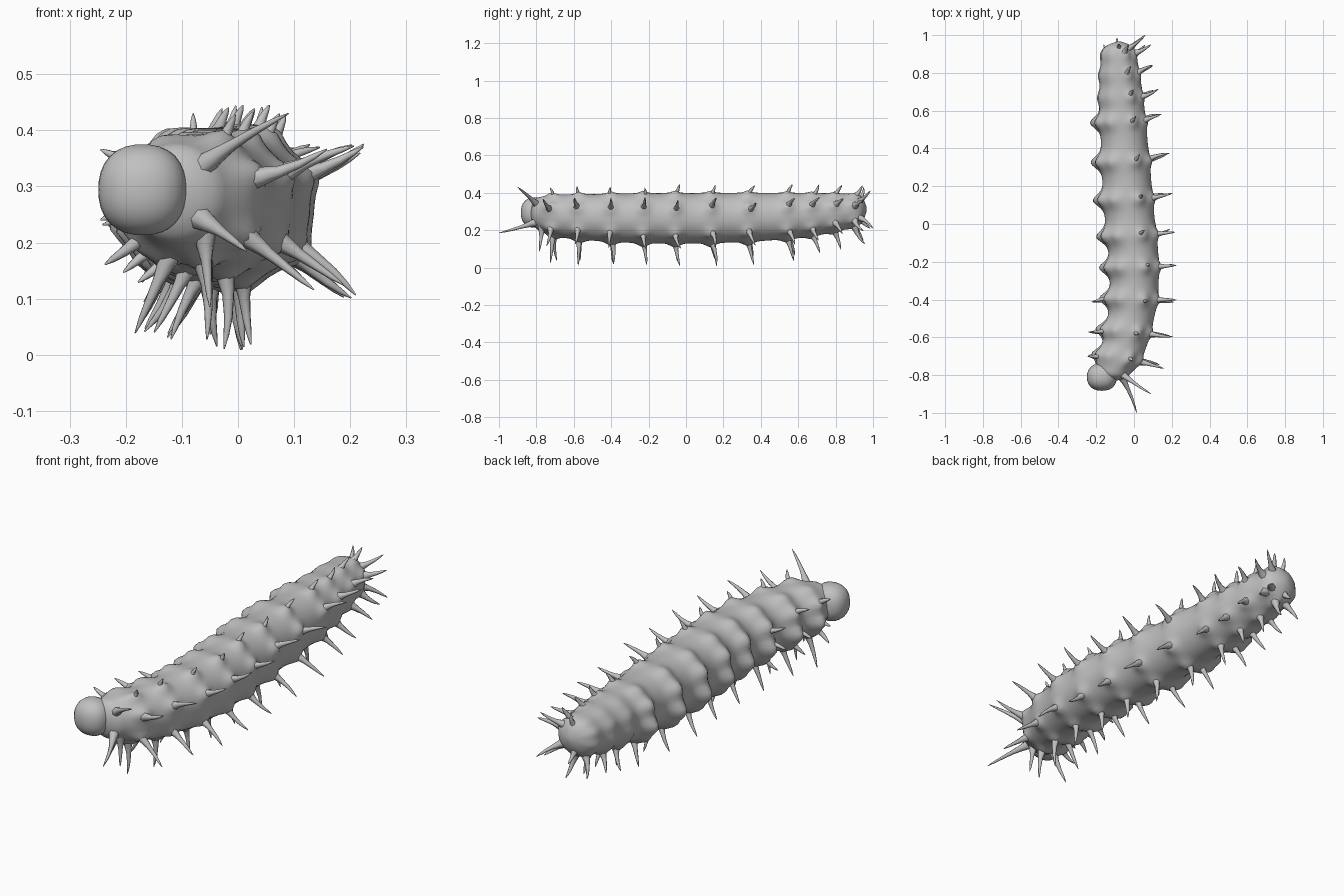
import bpy, bmesh, math, random
from mathutils import Vector

if "Cube" in bpy.data.objects:
    bpy.data.objects.remove(bpy.data.objects["Cube"])

random.seed(4)
grey = bpy.data.materials.new("plain grey")
grey.diffuse_color = (0.53, 0.53, 0.53, 1)
grey.use_nodes = True
grey.node_tree.nodes["Principled BSDF"].inputs["Base Color"].default_value = grey.diffuse_color

# Body centreline and thickness: y, x, z, radius
PATH = [(-.84, -.125, .292, .07), (-.78, -.108, .288, .088), (-.70, -.07, .28, .106),
        (-.58, -.033, .274, .115), (-.40, -.003, .269, .124), (-.20, .0, .267, .129),
        (.05, -.024, .267, .130), (.30, -.043, .271, .127), (.55, -.058, .279, .118),
        (.75, -.07, .291, .104), (.90, -.078, .305, .085), (.96, -.08, .312, .062)]
RINGS = [-.71, -.57, -.40, -.23, -.06, .13, .33, .54, .67, .79, .90]

# Rows of spines: angle in degrees, tip distance from the centreline
SPINES = [(22, .255), (-37, .268), (-86, .262), (-118, .265), (66, .19)]
# Blunt knobs along the left side: angle, height
KNOBS = [(124, .018), (158, .034), (193, .05), (220, .034)]


def sample(y):
    """Smooth interpolation of the body path: x, z, radius."""
    y = max(PATH[0][0], min(PATH[-1][0], y))
    i = 0
    while i < len(PATH) - 2 and y > PATH[i + 1][0]:
        i += 1

    def slope(k, c):
        a, b = PATH[max(k - 1, 0)], PATH[min(k + 1, len(PATH) - 1)]
        return (b[c] - a[c]) / (b[0] - a[0])
    a, b = PATH[i], PATH[i + 1]
    h = b[0] - a[0]
    t = (y - a[0]) / h
    return [(2*t**3 - 3*t*t + 1) * a[c] + (t**3 - 2*t*t + t) * h * slope(i, c)
            + (3*t*t - 2*t**3) * b[c] + (t**3 - t*t) * h * slope(i + 1, c)
            for c in (1, 2, 3)]


def frame(y):
    """Centre, sideways direction and radius at a body station."""
    x, z, r = sample(y)
    bend = (sample(y + .02)[0] - sample(y - .02)[0]) / .04 * .4
    return Vector((x, y, z)), Vector((1, -bend, 0)).normalized(), r


def direction(side, deg):
    a = math.radians(deg)
    return side * math.cos(a) + Vector((0, 0, 1)) * math.sin(a)


def back_scale(s):
    return 1 if s < .4 else 1 - .42 * (s - .4) / .5


def finish(name, bm, angle=50):
    bmesh.ops.recalc_face_normals(bm, faces=bm.faces)
    me = bpy.data.meshes.new(name)
    bm.to_mesh(me)
    bm.free()
    me.materials.append(grey)
    me.shade_smooth()
    me.set_sharp_from_angle(angle=math.radians(angle))
    ob = bpy.data.objects.new(name, me)
    bpy.context.collection.objects.link(ob)
    return ob


def loft(bm, loops):
    n = len(loops[0])
    for a, b in zip(loops, loops[1:]):
        for i in range(n):
            bm.faces.new((a[i], a[(i + 1) % n], b[(i + 1) % n], b[i]))
    bm.faces.new(loops[0])
    bm.faces.new(loops[-1])


def swelling(y, deg):
    """Segment bulges, spine roots and knobs added to the plain radius."""
    a = math.radians(deg)
    left, down = max(0, -math.cos(a)), max(0, -math.sin(a))
    add = .007 * down * min(1, max(0, (.9 - abs(y)) / .3))
    for s in RINGS:
        d = y - s
        if abs(d) > .16:
            continue
        k = back_scale(s)
        add += (.006 + .006 * left - .003 * down) * k * math.exp(-(d / .055) ** 2)
        kk = .25 if s > .6 else .8 if s < -.6 else 1
        rows = [(a, .02 * k, 12, .032) for a, _ in SPINES] + [(a, h * kk, 15, .04) for a, h in KNOBS]
        for a, h, w, l in rows:
            da = (deg - a + 180) % 360 - 180
            add += h * math.exp(-(d / l) ** 2 - (da / w) ** 2)
    return add


# Body: lofted rings with bulging segments and rounded ends
bm = bmesh.new()
loops = []
N, M = 48, 160
for j in range(M + 1):
    y = -.83 + 1.795 * j / M
    c, side, r = frame(y)
    end = max(0, (y - .925) / .04, (-.79 - y) / .04)
    cap = math.sqrt(max(.04, 1 - end ** 2))
    loops.append([bm.verts.new(c + direction(side, 360 * i / N)
                               * (r + swelling(y, 360 * i / N)) * cap) for i in range(N)])
loft(bm, loops)
finish("body", bm)

# Head: smooth rounded ball, turned to the left front
bm = bmesh.new()
bmesh.ops.create_uvsphere(bm, u_segments=24, v_segments=16, radius=1)
for v in bm.verts:
    p = v.co
    k = 1 / (abs(p.x)**2.3 + abs(p.y)**2.3 + abs(p.z)**2.3) ** (1 / 2.3)
    v.co = Vector((-.17 + .079 * p.x * k, -.81 + .073 * p.y * k, .294 + .081 * p.z * k))
finish("head", bm)


def spine(bm, root, tip, width=.026):
    """Thin thorn with a flared root and a slight bend."""
    axis = (tip - root).normalized()
    u = axis.orthogonal().normalized()
    v = axis.cross(u)
    sway = u * random.uniform(-.008, .008) + v * random.uniform(-.008, .008)
    loops = []
    for t, w in ((0, 1), (.2, .66), (.4, .42), (.65, .3), (.85, .2), (1, .05)):
        c = root.lerp(tip, t) + sway * math.sin(math.pi * t)
        loops.append([bm.verts.new(c + (u * math.cos(a) + v * math.sin(a)) * w * width)
                      for a in (math.tau * i / 7 for i in range(7))])
    loft(bm, loops)


# Spines: five rows round the right side and belly
bm = bmesh.new()
for s in RINGS:
    c, side, r = frame(s)
    k = back_scale(s)
    for deg, reach in SPINES:
        d = direction(side, deg + random.uniform(-4, 4))
        lean = Vector((0, .018 + .035 * s + random.uniform(-.01, .01), 0))
        reach = max(r + .09, reach * (.25 + .75 * k)) if deg != 66 else r + .058
        spine(bm, c + d * r * .9, c + d * (reach + random.uniform(-.01, .004)) + lean)
    # Thorns on the left knobs, only near the head
    if s < -.35:
        for deg, h in KNOBS[1:]:
            d = direction(side, deg + random.uniform(-5, 5))
            reach = min(r + .1, (c.x + .245) / max(.1, -d.x))
            spine(bm, c + d * r * .9, c + d * reach + Vector((0, -.02, 0)), .03)
finish("body_spines", bm, 60)

# End spines: long ones beside the head and short ones round the tail
bm = bmesh.new()
for root, tip in [((-.07, -.79, .33), (.09, -.90, .43)),
                  ((-.07, -.80, .245), (.015, -1.0, .185)),
                  ((-.06, -.77, .22), (-.05, -.785, .085)),
                  ((-.03, .92, .27), (.06, 1.0, .21)),
                  ((-.04, .92, .35), (.05, .985, .41)),
                  ((-.09, .93, .26), (-.09, .985, .21)),
                  ((-.08, .92, .36), (-.08, .95, .43))]:
    spine(bm, Vector(root), Vector(tip), .024)
finish("end_spines", bm, 60)
